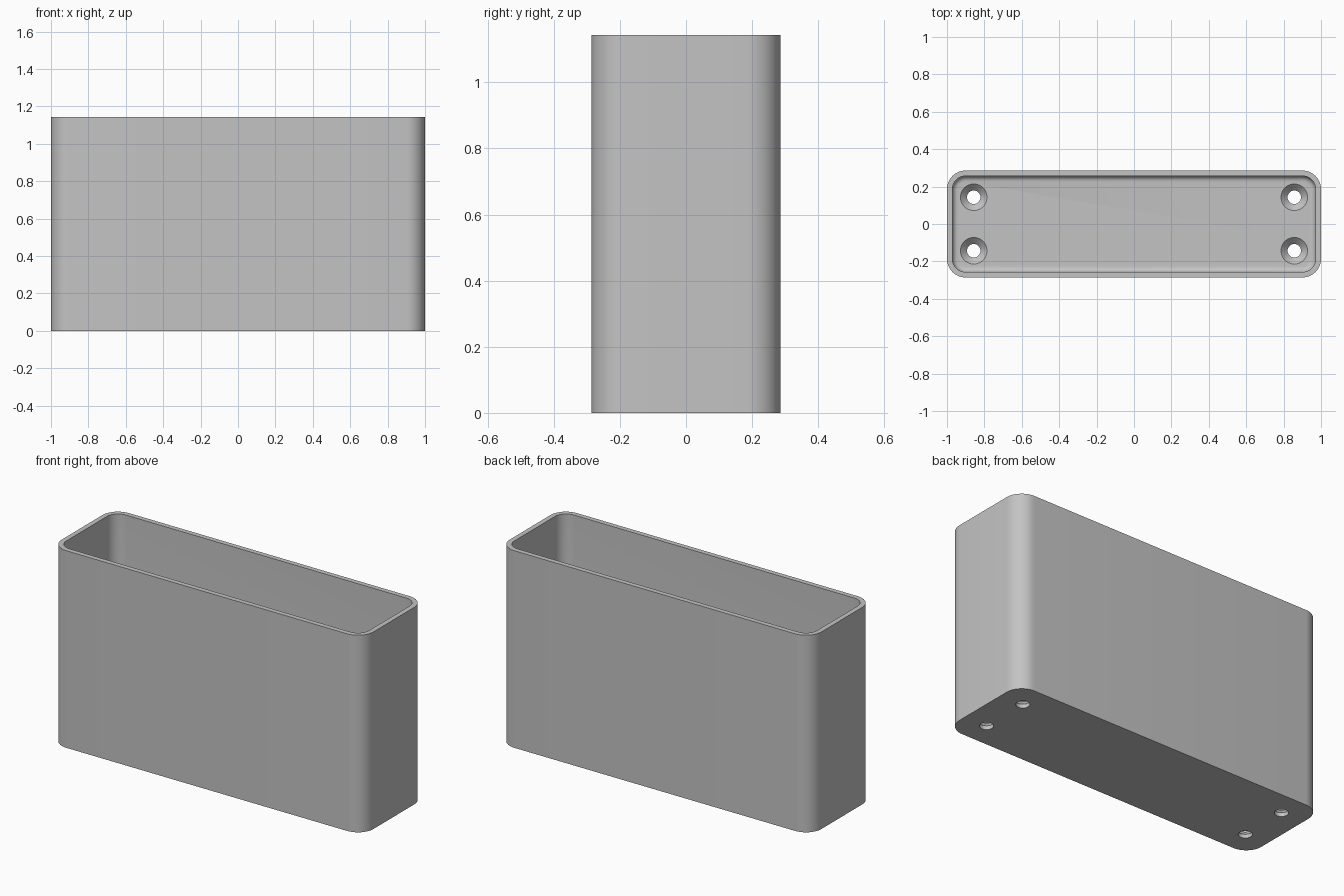
import bpy, bmesh, math

if "Cube" in bpy.data.objects:
    bpy.data.objects.remove(bpy.data.objects["Cube"])

HX, HY, H = 1.0, 0.286, 1.143      # half length, half depth, height
R, WALL, FLOOR, FIL = 0.1, 0.029, 0.057, 0.03
SEG = 12

grey = bpy.data.materials.new("light grey")
grey.diffuse_color = (0.55, 0.55, 0.55, 1)
grey.use_nodes = True
grey.node_tree.nodes["Principled BSDF"].inputs["Base Color"].default_value = grey.diffuse_color


def ring(bm, inset, z):
    """Rounded rectangle of vertices, moved inwards by inset."""
    r, out = R - inset, []
    for k, (sx, sy) in enumerate(((1, 1), (-1, 1), (-1, -1), (1, -1))):
        for i in range(SEG + 1):
            a = (k + i / SEG) * math.pi / 2
            out.append(bm.verts.new((sx * (HX - R) + r * math.cos(a),
                                     sy * (HY - R) + r * math.sin(a), z)))
    return out


def loft(bm, rings):
    """Bridge the rings and close both ends."""
    n = len(rings[0])
    for a, b in zip(rings, rings[1:]):
        for i in range(n):
            j = (i + 1) % n
            bm.faces.new((a[i], a[j], b[j], b[i]))
    bm.faces.new(rings[0][::-1])
    bm.faces.new(rings[-1])


def make_object(bm, name):
    bmesh.ops.recalc_face_normals(bm, faces=bm.faces)
    me = bpy.data.meshes.new(name)
    bm.to_mesh(me)
    bm.free()
    me.materials.append(grey)
    ob = bpy.data.objects.new(name, me)
    bpy.context.collection.objects.link(ob)
    return ob


# open box: outside wall, rim, inside wall, rounded floor edge
bm = bmesh.new()
levels = [(0, 0), (0, H), (WALL, H)]
for i in range(7):
    a = i / 6 * math.pi / 2
    levels.append((WALL + FIL * (1 - math.cos(a)), FLOOR + FIL * (1 - math.sin(a))))
loft(bm, [ring(bm, inset, z) for inset, z in levels])
box = make_object(bm, "open_box")

# countersunk screw holes
bm = bmesh.new()
profile = [(0.036, -0.05), (0.036, FLOOR - 0.035), (0.071, FLOOR), (0.071, FLOOR + 0.02)]
for sx in (-1, 1):
    for sy in (-1, 1):
        loft(bm, [[bm.verts.new((sx * 0.857 + r * math.cos(t * math.pi / 20),
                                 sy * 0.143 + r * math.sin(t * math.pi / 20), z))
                   for t in range(40)] for r, z in profile])
cutter = make_object(bm, "screw_hole_cutter")
cutter.hide_render = True

cut = box.modifiers.new("screw holes", 'BOOLEAN')
cut.operation = 'DIFFERENCE'
cut.solver = 'EXACT'
cut.object = cutter

bpy.ops.object.select_all(action='DESELECT')
bpy.context.view_layer.objects.active = box
box.select_set(True)
bpy.ops.object.modifier_apply(modifier=cut.name)
bpy.data.objects.remove(cutter)
bpy.ops.object.shade_smooth_by_angle(angle=math.radians(30))
